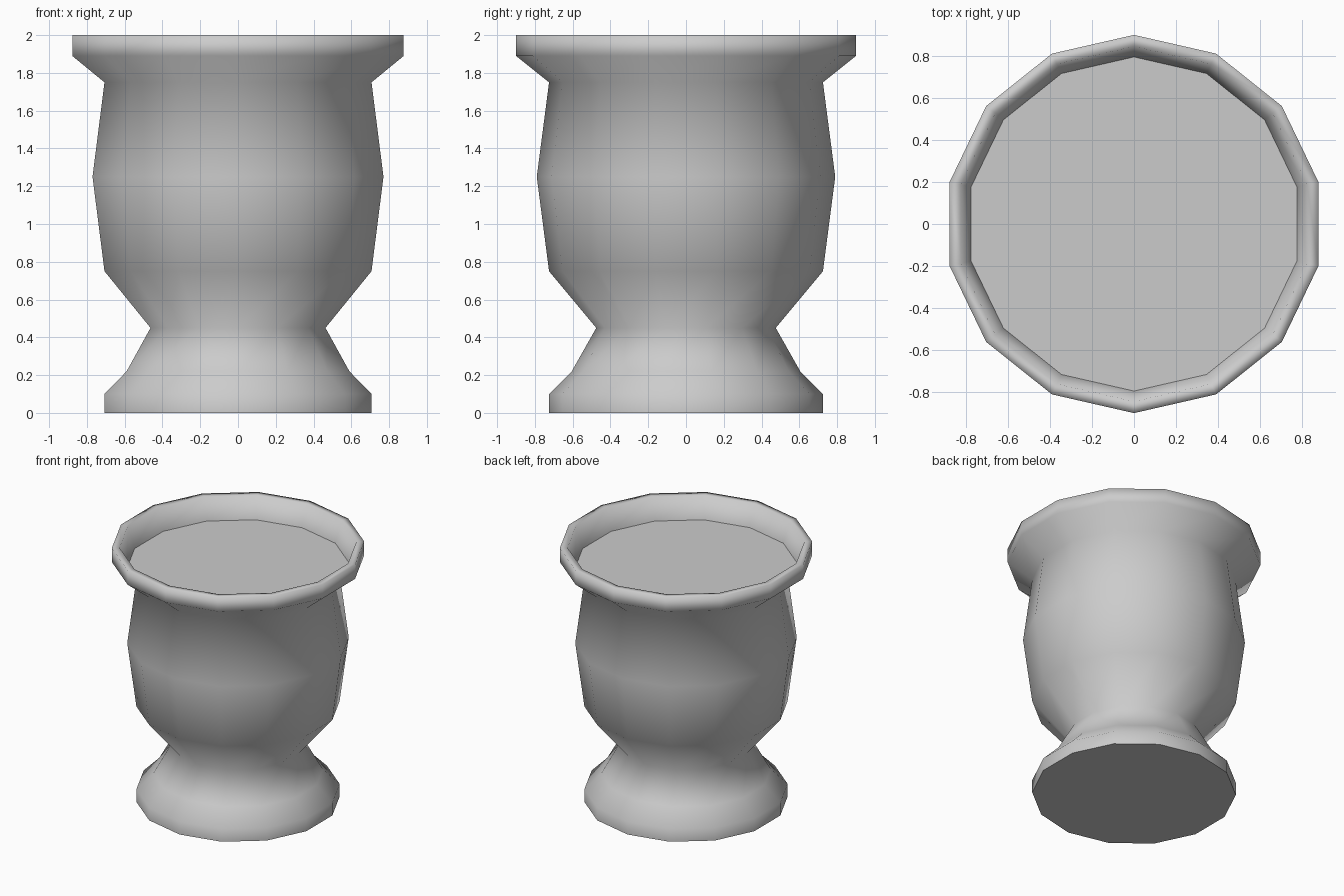
import bpy, bmesh, math

if "Cube" in bpy.data.objects:
    bpy.data.objects.remove(bpy.data.objects["Cube"])

SIDES = 14
# (radius, height) from the base up the outside, over the rim and down inside
PROFILE = [(0.725, 0.0), (0.725, 0.10), (0.605, 0.22), (0.475, 0.45),
           (0.725, 0.75), (0.79, 1.25), (0.725, 1.75), (0.90, 1.89),
           (0.90, 2.0), (0.845, 2.0), (0.795, 1.83)]

bm = bmesh.new()


def ring(radius, z):
    """One loop of vertices with a corner pointing along +y."""
    angles = [math.pi / 2 + 2 * math.pi * i / SIDES for i in range(SIDES)]
    return [bm.verts.new((radius * math.cos(a), radius * math.sin(a), z)) for a in angles]


# Lathed wall, smooth shaded
rings = [ring(r, z) for r, z in PROFILE]
for low, high in zip(rings, rings[1:]):
    for i in range(SIDES):
        j = (i + 1) % SIDES
        bm.faces.new((low[i], low[j], high[j], high[i])).smooth = True

# Flat underside and recessed fill surface, with crisp borders
for cap in (bm.faces.new(rings[0][::-1]), bm.faces.new(rings[-1])):
    for edge in cap.edges:
        edge.smooth = False

mesh = bpy.data.meshes.new("urn_planter")
bm.to_mesh(mesh)
bm.free()
urn = bpy.data.objects.new("urn_planter", mesh)
bpy.context.collection.objects.link(urn)
